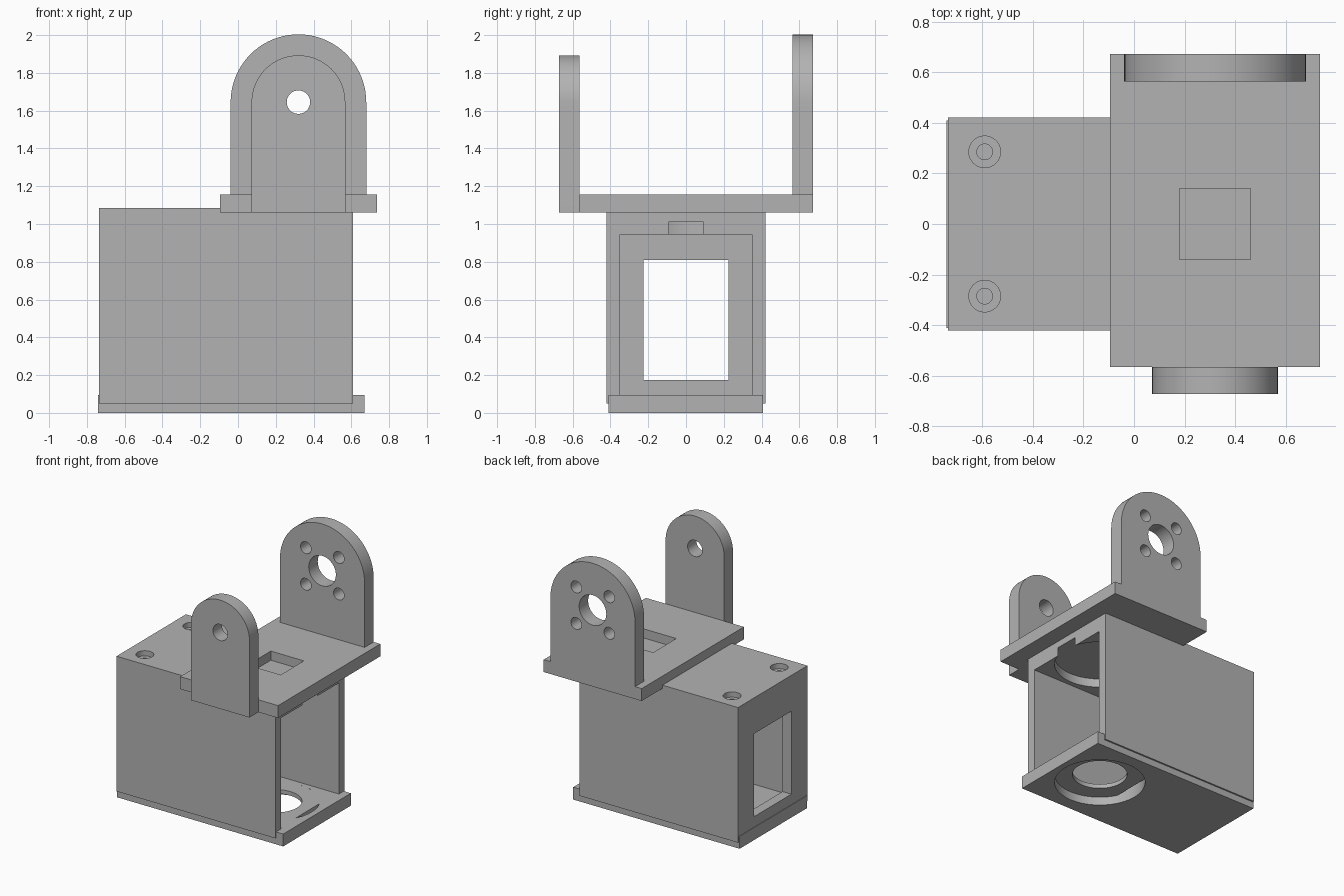
import bpy
from math import pi, cos, sin

old = bpy.data.objects.get("Cube")
if old:
    bpy.data.objects.remove(old, do_unlink=True)

grey = bpy.data.materials.new("plain_grey")
grey.use_nodes = True
COLOUR = (0.45, 0.45, 0.45, 1)
grey.diffuse_color = COLOUR
grey.node_tree.nodes["Principled BSDF"].inputs["Base Color"].default_value = COLOUR

AXIS_X = 0.32     # shared centre line of the yoke
PIVOT_Z = 1.645   # height of the pivot holes


def block(name, x, y, z):
    """Box from (min, max) ranges."""
    verts = [(a, b, c) for a in x for b in y for c in z]
    faces = [(0, 1, 3, 2), (4, 6, 7, 5), (0, 4, 5, 1),
             (2, 3, 7, 6), (0, 2, 6, 4), (1, 5, 7, 3)]
    return make(name, verts, faces)


def make(name, verts, faces):
    mesh = bpy.data.meshes.new(name)
    mesh.from_pydata(verts, [], faces)
    mesh.materials.append(grey)
    obj = bpy.data.objects.new(name, mesh)
    bpy.context.collection.objects.link(obj)
    return obj


def rod(name, centre, radius, length, along_y=False):
    """Cylinder along z, or along y."""
    bpy.ops.mesh.primitive_cylinder_add(
        vertices=64, radius=radius, depth=length, location=centre,
        rotation=(pi / 2 if along_y else 0, 0, 0))
    obj = bpy.context.object
    obj.name = name
    obj.data.materials.append(grey)
    return obj


def cut(target, cutter):
    """Subtract a cutter, then discard it."""
    mod = target.modifiers.new("cut", 'BOOLEAN')
    mod.operation = 'DIFFERENCE'
    mod.solver = 'EXACT'
    mod.object = cutter
    bpy.context.view_layer.objects.active = target
    bpy.ops.object.modifier_apply(modifier=mod.name)
    bpy.data.objects.remove(cutter, do_unlink=True)


def ear(name, half_width, y, bottom):
    """Upright plate with a round top."""
    outline = [(AXIS_X - half_width, bottom), (AXIS_X + half_width, bottom)]
    steps = 40
    outline += [(AXIS_X + half_width * cos(pi * i / steps),
                 PIVOT_Z + half_width * sin(pi * i / steps))
                for i in range(steps + 1)]
    n = len(outline)
    verts = [(px, side, pz) for side in y for px, pz in outline]
    faces = [tuple(range(n)), tuple(reversed(range(n, 2 * n)))]
    faces += [(i, i + n, (i + 1) % n + n, (i + 1) % n) for i in range(n)]
    return make(name, verts, faces)


# Housing: open at the +x end and underneath, window in the other end
housing = block("housing", (-0.735, 0.61), (-0.42, 0.42), (0.05, 1.085))
cut(housing, block("cavity", (-0.66, 1), (-0.35, 0.35), (-0.1, 0.945)))
cut(housing, block("window", (-1, -0.5), (-0.225, 0.225), (0.175, 0.81)))
cut(housing, rod("ceiling_recess", (AXIS_X - 0.01, 0, 0.94), 0.314, 0.14))
for side in (-1, 1):
    spot = (-0.59, 0.285 * side)
    cut(housing, rod("screw_head", (*spot, 1.085), 0.0625, 0.08))
    cut(housing, rod("screw_hole", (*spot, 1.02), 0.031, 0.3))

# Base plate with a round recess, bridged by a slab with a hole
base = block("base_plate", (-0.74, 0.67), (-0.41, 0.408), (0, 0.095))
cut(base, rod("recess", (AXIS_X - 0.01, 0, 0), 0.314, 0.4))
bridge = block("base_bridge", (0.03, 0.59), (-0.32, 0.32), (0.063, 0.0949))
cut(bridge, rod("bridge_hole", (AXIS_X - 0.01, 0, 0.08), 0.19, 0.2))

# Yoke plate with a square opening
yoke = block("yoke_plate", (-0.095, 0.735), (-0.565, 0.672), (1.06, 1.155))
cut(yoke, block("opening", (0.18, 0.46), (-0.14, 0.14), (1, 1.3)))

# Front ear with a single pivot hole
front_ear = ear("front_ear", 0.248, (-0.672, -0.565), 1.06)
cut(front_ear, rod("pivot", (AXIS_X, -0.62, PIVOT_Z), 0.062, 0.4, True))

# Back ear with a pivot hole and four screw holes
back_ear = ear("back_ear", 0.359, (0.563, 0.672), 1.155)
cut(back_ear, rod("pivot", (AXIS_X, 0.62, PIVOT_Z), 0.115, 0.4, True))
for dx in (-0.14, 0.14):
    for dz in (-0.14, 0.14):
        cut(back_ear, rod("screw", (AXIS_X + dx, 0.62, PIVOT_Z + dz), 0.045, 0.4, True))

# Smooth the round walls, keep edges sharp
bpy.ops.object.select_all(action='DESELECT')
for part in (housing, base, bridge, yoke, front_ear, back_ear):
    part.select_set(True)
    bpy.context.view_layer.objects.active = part
bpy.ops.object.shade_smooth_by_angle(angle=0.6)
